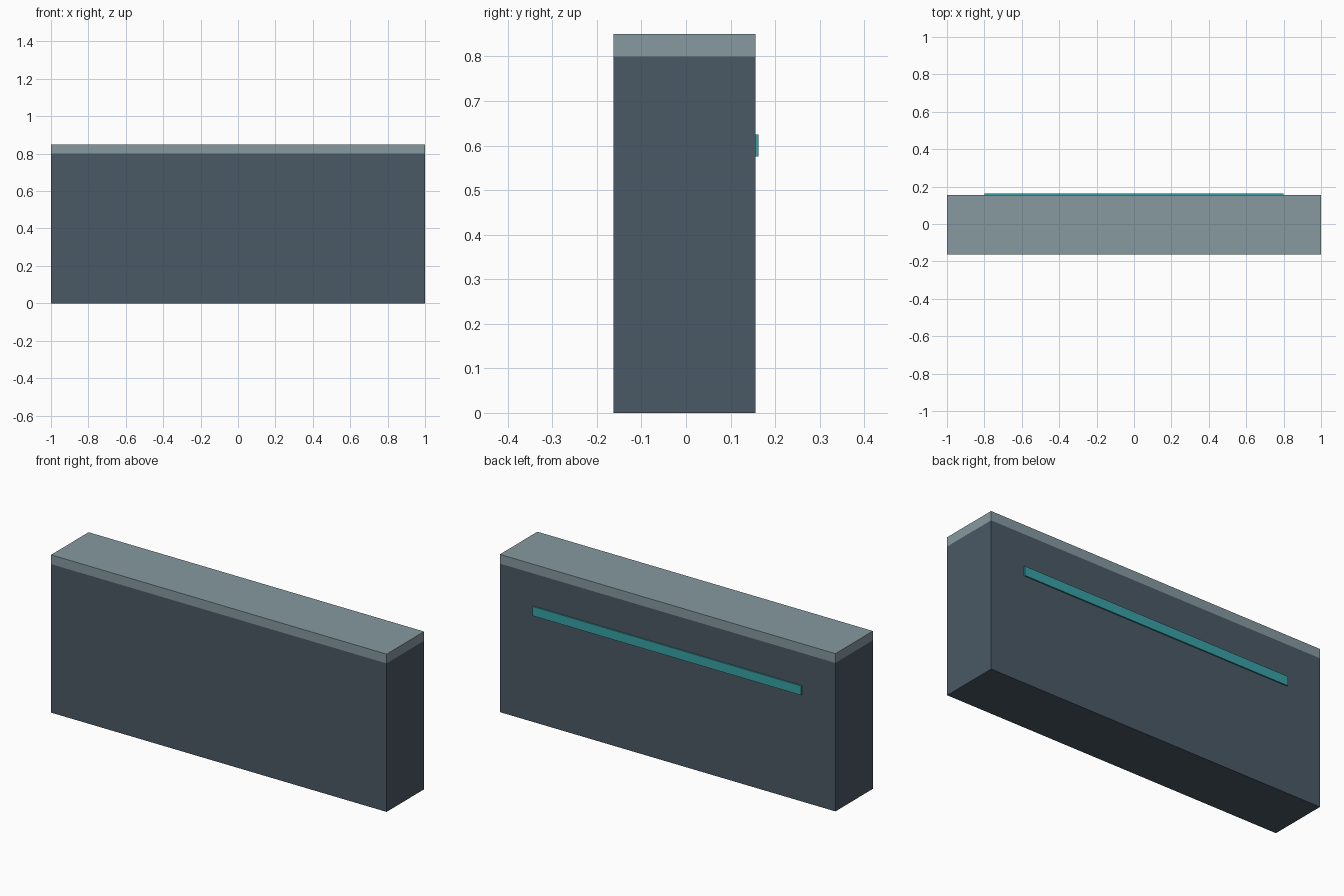
import bpy

if "Cube" in bpy.data.objects:
    bpy.data.objects.remove(bpy.data.objects["Cube"])


def material(name, color):
    mat = bpy.data.materials.new(name)
    mat.diffuse_color = (*color, 1.0)
    mat.use_nodes = True
    mat.node_tree.nodes["Principled BSDF"].inputs["Base Color"].default_value = mat.diffuse_color
    return mat


def box(name, lo, hi, mat):
    """Axis-aligned box between two corners."""
    centre = [(a + b) / 2 for a, b in zip(lo, hi)]
    bpy.ops.mesh.primitive_cube_add(size=1, location=centre)
    obj = bpy.context.object
    obj.name = name
    obj.scale = [b - a for a, b in zip(lo, hi)]
    bpy.ops.object.transform_apply(location=False, rotation=False, scale=True)
    obj.data.materials.append(mat)
    return obj


dark = material("dark_slate", (0.07, 0.10, 0.13))
pale = material("pale_slate", (0.24, 0.32, 0.35))
teal = material("teal", (0.04, 0.36, 0.38))

FRONT, BACK = -0.163, 0.156

# Counter body standing on the floor
box("counter_body", (-1, FRONT, 0), (1, BACK, 0.8), dark)

# Flush worktop slab
box("counter_top", (-1, FRONT, 0.8), (1, BACK, 0.85), pale)

# Thin accent strip let into the back face
box("accent_strip", (-0.8, BACK - 0.008, 0.575), (0.8, 0.163, 0.625), teal)
